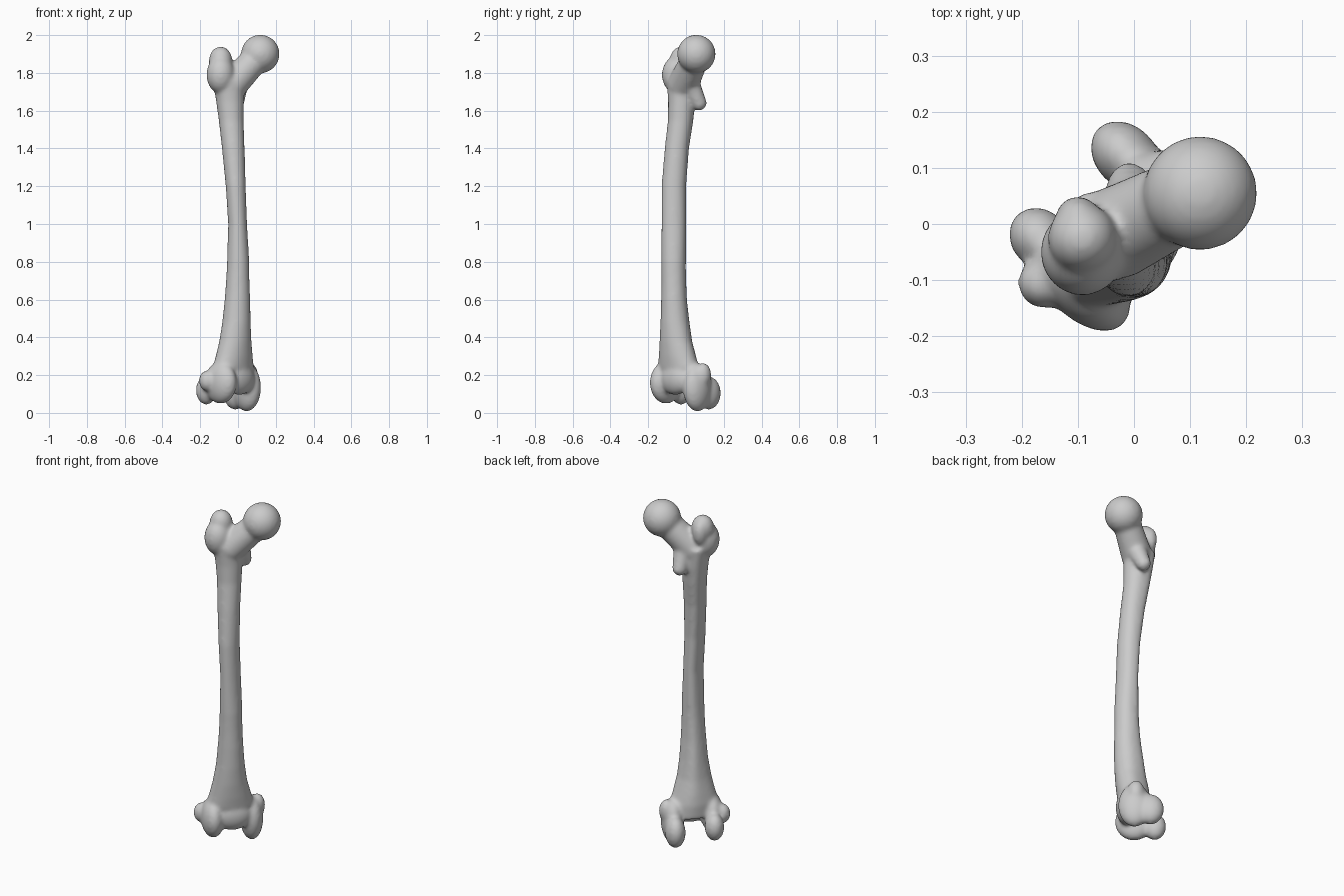
import bpy, bmesh
from math import sin, cos, pi, radians
from mathutils import Matrix, Vector

if "Cube" in bpy.data.objects:
    bpy.data.objects.remove(bpy.data.objects["Cube"], do_unlink=True)

bone = bpy.data.materials.new("bone_grey")
colour = (0.6, 0.6, 0.6, 1)
bone.use_nodes = True
bone.diffuse_color = colour
bone.node_tree.nodes["Principled BSDF"].inputs["Base Color"].default_value = colour

bm = bmesh.new()
KNEE = Matrix.Rotation(radians(45), 4, 'Z')   # the knee end is turned about the shaft


def blob(centre, radii, frame=Matrix()):
    """Ellipsoid, placed in the given frame."""
    m = frame @ Matrix.Translation(centre) @ Matrix.Diagonal((*radii, 1))
    bmesh.ops.create_uvsphere(bm, u_segments=32, v_segments=20, radius=1, matrix=m)


def limb(start, r0, end, r1, steps=8):
    """Tapering rounded limb made of overlapping balls."""
    a, b = Vector(start), Vector(end)
    for i in range(steps + 1):
        t = i / steps
        blob(a.lerp(b, t), [r0 + (r1 - r0) * t] * 3)


def shaft(sections, n=40):
    """Loft of turned ellipses with a raised ridge along the back."""
    rings = []
    for z, cx, cy, a, b, turn in sections:
        ring = []
        for i in range(n):
            w = 2 * pi * i / n
            k = 1 + 0.16 * max(0, cos(w + radians(turn - 125))) ** 10
            p = Matrix.Rotation(radians(turn), 3, 'Z') @ Vector((a * k * cos(w), b * k * sin(w), 0))
            ring.append(bm.verts.new(p + Vector((cx, cy, z))))
        rings.append(ring)
    for lo, hi in zip(rings, rings[1:]):
        for i in range(n):
            j = (i + 1) % n
            bm.faces.new((lo[i], lo[j], hi[j], hi[i]))
    bm.faces.new(rings[0][::-1])
    bm.faces.new(rings[-1])


# Shaft: height, centre x, centre y, half widths, turn
shaft([(0.16, -0.03, -0.03, 0.13, 0.07, 45),
       (0.24, -0.025, -0.04, 0.13, 0.082, 45),
       (0.30, -0.02, -0.046, 0.112, 0.082, 45),
       (0.38, -0.014, -0.055, 0.092, 0.078, 45),
       (0.48, -0.008, -0.06, 0.077, 0.074, 45),
       (0.60, -0.003, -0.065, 0.068, 0.067, 30),
       (0.80, 0.001, -0.067, 0.059, 0.064, 0),
       (1.00, -0.002, -0.066, 0.050, 0.064, 0),
       (1.20, -0.012, -0.066, 0.053, 0.064, 0),
       (1.40, -0.025, -0.050, 0.060, 0.063, 0),
       (1.55, -0.036, -0.030, 0.066, 0.066, 0),
       (1.65, -0.042, -0.024, 0.074, 0.071, 0),
       (1.76, -0.050, -0.025, 0.083, 0.078, 0)])

# Hip end: ball, neck, large and small knobs
blob((0.118, 0.055, 1.90), (0.102, 0.102, 0.102))
limb((0.10, 0.05, 1.88), 0.073, (-0.03, -0.015, 1.74), 0.083)
blob((-0.092, -0.05, 1.79), (0.075, 0.078, 0.10))
blob((-0.092, -0.025, 1.865), (0.062, 0.062, 0.075))
blob((-0.10, 0.01, 1.85), (0.04, 0.04, 0.07))
limb((0.0, 0.02, 1.74), 0.055, (-0.008, 0.07, 1.64), 0.04)

# Knee end: inner condyle, outer condyle, side bumps, front bridge
blob((0.075, 0.01, 0.135), (0.062, 0.088, 0.128), KNEE)
blob((0.075, 0.095, 0.105), (0.055, 0.072, 0.088), KNEE)
blob((0.11, 0.02, 0.20), (0.04, 0.045, 0.065), KNEE)
blob((-0.14, -0.01, 0.16), (0.062, 0.104, 0.112), KNEE)
blob((-0.137, 0.10, 0.12), (0.052, 0.06, 0.077), KNEE)
blob((-0.192, 0.04, 0.17), (0.042, 0.045, 0.055), KNEE)
blob((-0.035, -0.045, 0.18), (0.10, 0.055, 0.085), KNEE)

mesh = bpy.data.meshes.new("leg_bone")
bm.to_mesh(mesh)
bm.free()
obj = bpy.data.objects.new("leg_bone", mesh)
bpy.context.collection.objects.link(obj)
mesh.materials.append(bone)

# Fuse the parts into one skin and soften the joints
remesh = obj.modifiers.new("fuse", 'REMESH')
remesh.mode = 'VOXEL'
remesh.voxel_size = 0.009
remesh.use_smooth_shade = True
soften = obj.modifiers.new("soften", 'SMOOTH')
soften.factor = 0.5
soften.iterations = 14

bpy.ops.object.select_all(action='DESELECT')
obj.select_set(True)
bpy.context.view_layer.objects.active = obj
for name in ("fuse", "soften"):
    bpy.ops.object.modifier_apply(modifier=name)
bpy.ops.object.shade_smooth()
